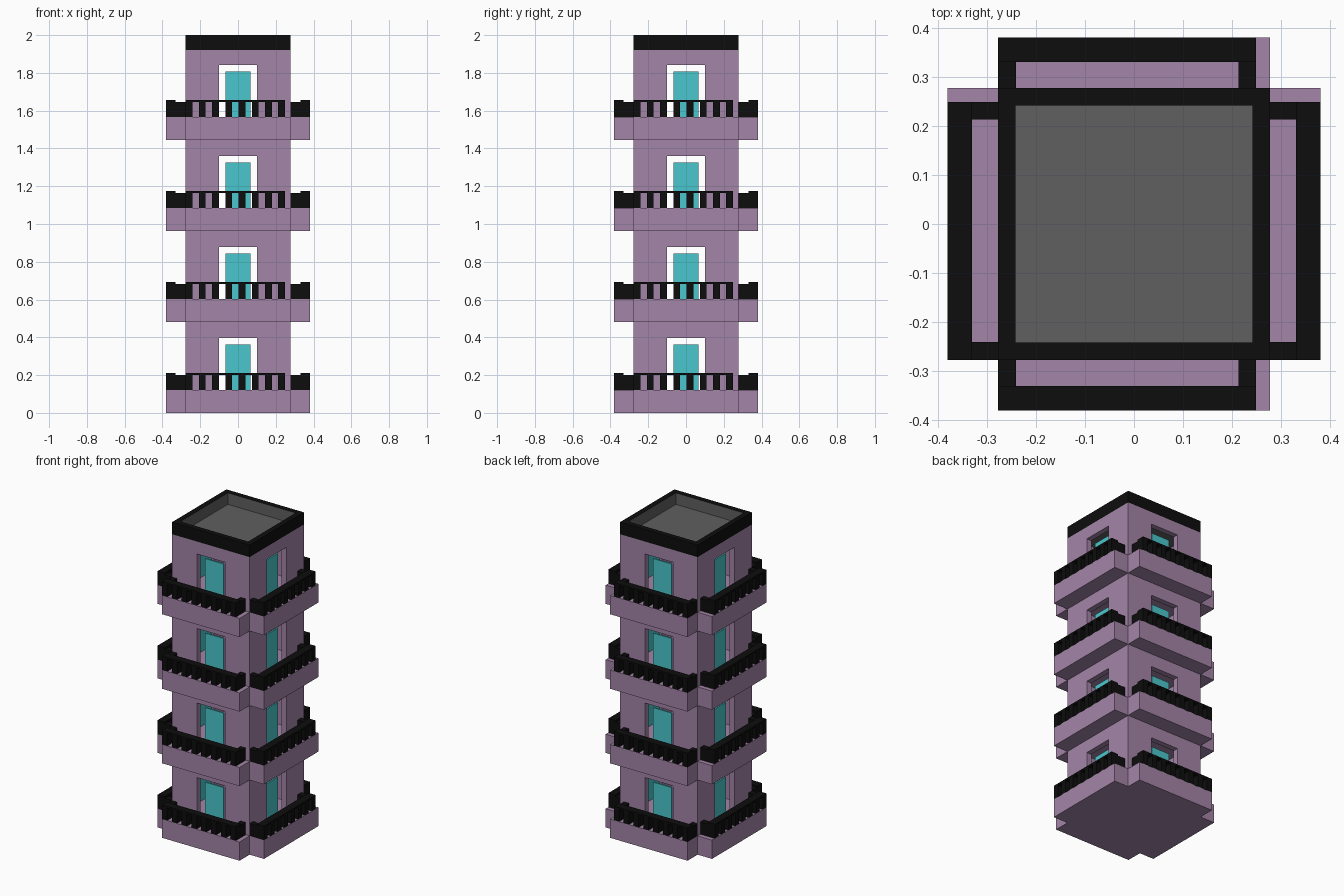
import bpy, bmesh

if "Cube" in bpy.data.objects:
    bpy.data.objects.remove(bpy.data.objects["Cube"])

CORE, OUT, WALL = 0.277, 0.38, 0.035   # tower half width, balcony half width, wall thickness
INNER = CORE - WALL
PITCH, SLAB, STOREYS = 0.4815, 0.121, 4
EAVE, TOP = 1.922, 2.0
DOOR_W, DOOR_H = 0.1, 0.276            # opening half width, height above slab
BAR, DEPTH, RAIL_H = 0.036, 0.05, 0.091
RAIL_END = 0.249                       # railings stop short on one side


def material(name, rgb):
    m = bpy.data.materials.new(name)
    m.diffuse_color = (*rgb, 1)
    m.use_nodes = True
    m.node_tree.nodes["Principled BSDF"].inputs["Base Color"].default_value = m.diffuse_color
    return m


PURPLE = material("purple plaster", (0.37, 0.232, 0.39))
BLACK = material("black iron", (0.004, 0.004, 0.004))
TEAL = material("teal door", (0.069, 0.57, 0.61))
GREY = material("grey roof", (0.115, 0.115, 0.115))


def finish(name, bm, *mats):
    bmesh.ops.recalc_face_normals(bm, faces=bm.faces)
    me = bpy.data.meshes.new(name)
    bm.to_mesh(me)
    bm.free()
    for m in mats:
        me.materials.append(m)
    ob = bpy.data.objects.new(name, me)
    bpy.context.collection.objects.link(ob)
    return ob


def prism(bm, pts, offset):
    """Extrude a flat outline of 3D points by an offset."""
    f = bm.faces.new([bm.verts.new(p) for p in pts])
    r = bmesh.ops.extrude_face_region(bm, geom=[f])
    verts = [v for v in r["geom"] if isinstance(v, bmesh.types.BMVert)]
    bmesh.ops.translate(bm, verts=verts, vec=offset)


def side_box(bm, swap, sign, a0, a1, d0, d1, z0, z1):
    """Box on one side: a runs along the wall, d is distance from the centre."""
    pts = [(a0, sign * d0), (a1, sign * d0), (a1, sign * d1), (a0, sign * d1)]
    pts = [(d, a, z0) if swap else (a, d, z0) for a, d in pts]
    prism(bm, pts, (0, 0, z1 - z0))


SIDES = [("front", False, -1), ("back", False, 1), ("left", True, -1), ("right", True, 1)]

for i in range(STOREYS):
    base = i * PITCH
    floor = base + SLAB
    ceil = base + PITCH if i < STOREYS - 1 else EAVE

    # cross-shaped floor slab including the four balconies
    bm = bmesh.new()
    c, o = CORE, OUT
    cross = [(-c, -o), (c, -o), (c, -c), (o, -c), (o, c), (c, c),
             (c, o), (-c, o), (-c, c), (-o, c), (-o, -c), (-c, -c)]
    prism(bm, [(x, y, base) for x, y in cross], (0, 0, SLAB))
    finish(f"floor_slab_{i+1}", bm, PURPLE)

    for side, swap, sign in SIDES:
        # wall with doorway, one inverted U profile
        bm = bmesh.new()
        h = INNER if swap else CORE
        head = floor + DOOR_H
        prof = [(-h, floor), (-DOOR_W, floor), (-DOOR_W, head), (DOOR_W, head),
                (DOOR_W, floor), (h, floor), (h, ceil), (-h, ceil)]
        d, t = sign * CORE, -sign * WALL
        prism(bm, [(d, a, z) if swap else (a, d, z) for a, z in prof],
              (t, 0, 0) if swap else (0, t, 0))
        finish(f"{side}_wall_{i+1}", bm, PURPLE)

        # door panel just inside the opening
        bm = bmesh.new()
        side_box(bm, swap, sign, -0.065, 0.065, INNER - 0.009, INNER, floor, floor + 0.242)
        finish(f"{side}_door_{i+1}", bm, TEAL)

        # balcony railing: balusters, returns to the wall, handrail
        bm = bmesh.new()
        rail_z = floor + RAIL_H - 0.011
        step = (RAIL_END - BAR + CORE) / 7
        for k in range(8):
            a = -CORE + k * step
            near = CORE if k in (0, 7) else OUT - DEPTH
            side_box(bm, swap, sign, a, a + BAR, near, OUT, floor, rail_z)
        side_box(bm, swap, sign, -CORE, RAIL_END, OUT - DEPTH, OUT, rail_z, floor + RAIL_H)
        finish(f"{side}_railing_{i+1}", bm, BLACK)

# roof deck
bm = bmesh.new()
side_box(bm, False, 1, -INNER, INNER, -INNER, INNER, EAVE - 0.012, EAVE + 0.004)
finish("roof_deck", bm, GREY)

# parapet: black outside and on top, grey on the inward faces
bm = bmesh.new()
for _, swap, sign in SIDES:
    h = INNER if swap else CORE
    side_box(bm, swap, sign, -h, h, INNER, CORE, EAVE, TOP)
parapet = finish("parapet", bm, BLACK, GREY)
for p in parapet.data.polygons:
    if abs(p.normal.z) < 0.5 and p.center.dot(p.normal) < 0:
        p.material_index = 1
